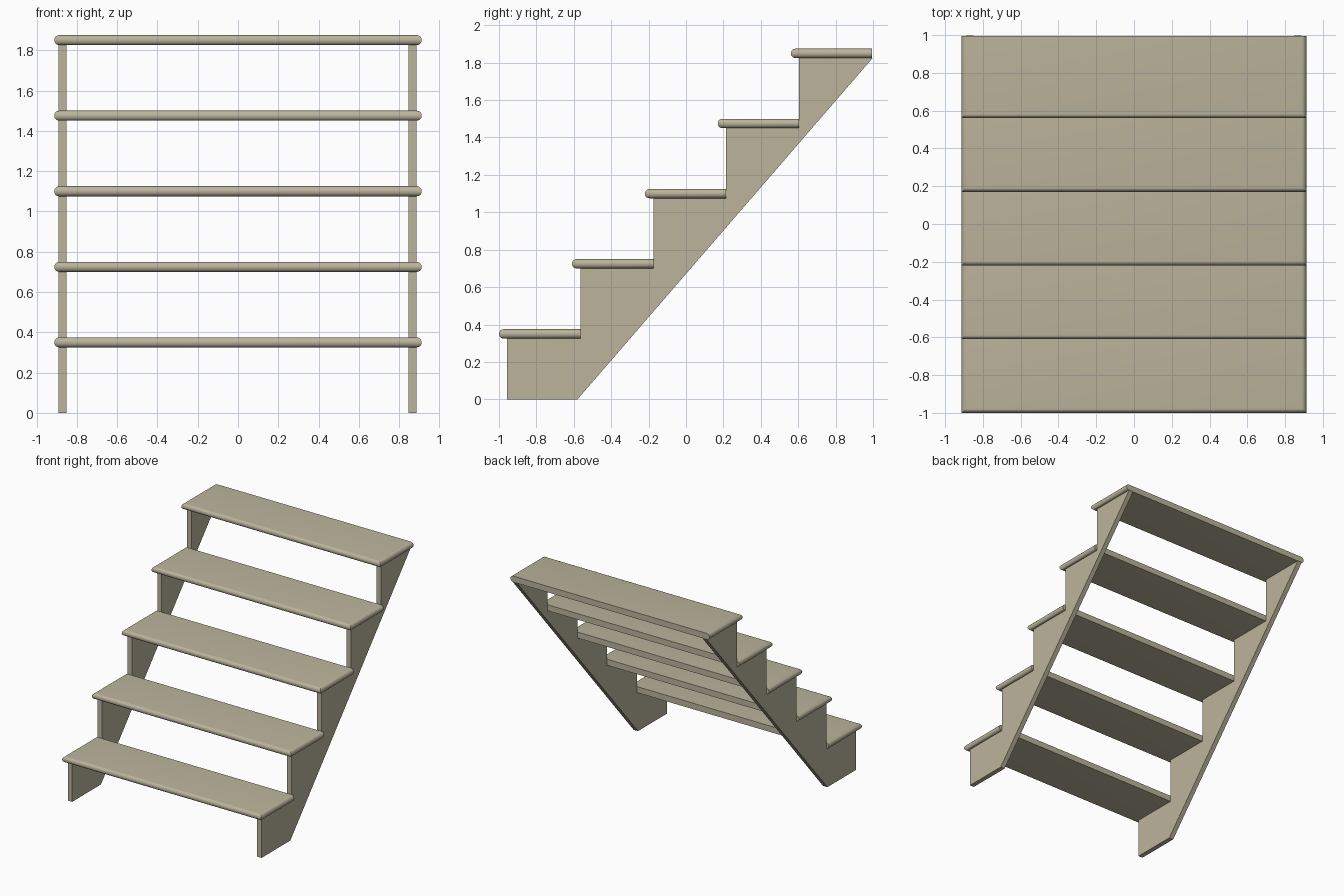
import bpy, bmesh, math

if "Cube" in bpy.data.objects:
    bpy.data.objects.remove(bpy.data.objects["Cube"])

STEPS, RISE, RUN = 5, 0.375, 0.39
HALF_W, THICK, DEPTH = 0.912, 0.05, 0.435

wood = bpy.data.materials.new("beige_paint")
wood.diffuse_color = (0.50, 0.455, 0.335, 1)
wood.use_nodes = True
wood.node_tree.nodes["Principled BSDF"].inputs["Base Color"].default_value = wood.diffuse_color


def finish(name, bm, smooth=False):
    bmesh.ops.recalc_face_normals(bm, faces=bm.faces[:])
    mesh = bpy.data.meshes.new(name)
    bm.to_mesh(mesh)
    bm.free()
    obj = bpy.data.objects.new(name, mesh)
    bpy.context.collection.objects.link(obj)
    mesh.materials.append(wood)
    if smooth:
        bpy.context.view_layer.objects.active = obj
        obj.select_set(True)
        bpy.ops.object.shade_smooth_by_angle(angle=math.radians(35))
        obj.select_set(False)
    return obj


def tread(i):
    # board with a rounded nose on the front and both ends, flat at the back
    bm = bmesh.new()
    r, n = THICK / 2, 10
    y0 = -1 + RUN * i
    zc = RISE * (i + 1) - r
    rings = []
    for k in range(n + 1):
        a = -math.pi / 2 + math.pi * k / n
        d, z = r * (1 - math.cos(a)), zc + r * math.sin(a)
        x, yf, yb = HALF_W - d, y0 + d, y0 + DEPTH
        rings.append([bm.verts.new(p) for p in
                      ((-x, yf, z), (x, yf, z), (x, yb, z), (-x, yb, z))])
    for a, b in zip(rings, rings[1:]):
        for j in range(4):
            m = (j + 1) % 4
            bm.faces.new((a[j], a[m], b[m], b[j]))
    bm.faces.new(rings[0])
    bm.faces.new(rings[-1])
    finish(f"tread_{i + 1}", bm, True)


def stringer(name, x0, x1):
    # saw-tooth side board with a straight sloping underside
    prof = [(-0.58, 0), (-0.957, 0)]
    for i in range(STEPS):
        z = RISE * (i + 1) - THICK
        if i:
            prof.append((-0.957 + RUN * i + 0.002, z - RISE))
        prof.append((-0.957 + RUN * i + 0.002 * (i > 0), z))
    prof.append((0.998, RISE * STEPS - THICK))
    bm = bmesh.new()
    face = bm.faces.new([bm.verts.new((x0, y, z)) for y, z in prof])
    ext = bmesh.ops.extrude_face_region(bm, geom=[face])
    moved = [v for v in ext["geom"] if isinstance(v, bmesh.types.BMVert)]
    bmesh.ops.translate(bm, verts=moved, vec=(x1 - x0, 0, 0))
    finish(name, bm)


for i in range(STEPS):
    tread(i)
stringer("left_stringer", -0.89, -0.85)
stringer("right_stringer", 0.846, 0.886)
